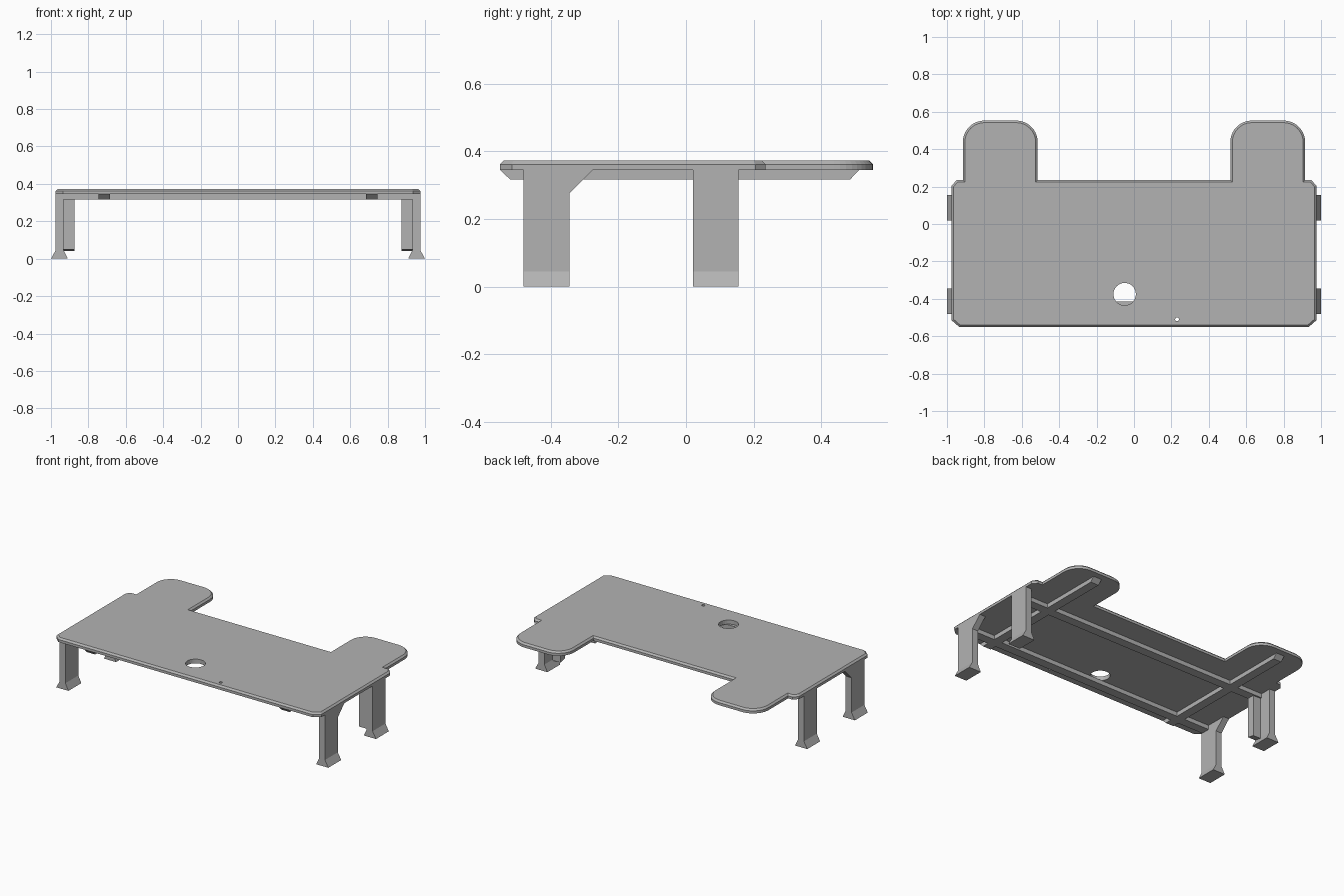
import bpy, bmesh, math

if "Cube" in bpy.data.objects:
    bpy.data.objects.remove(bpy.data.objects["Cube"])

grey = bpy.data.materials.new("matte grey")
grey.diffuse_color = (0.45, 0.45, 0.45, 1)
grey.use_nodes = True
grey.node_tree.nodes["Principled BSDF"].inputs["Base Color"].default_value = grey.diffuse_color


def prism(name, pts, place, vec, bevel_top=0):
    """Extrude a 2D outline; place maps (a, b) to 3D and vec is the sweep."""
    bm = bmesh.new()
    face = bm.faces.new([bm.verts.new(place(a, b)) for a, b in pts])
    geom = bmesh.ops.extrude_face_region(bm, geom=[face])["geom"]
    new = [g for g in geom if isinstance(g, bmesh.types.BMVert)]
    bmesh.ops.translate(bm, verts=new, vec=vec)
    bmesh.ops.recalc_face_normals(bm, faces=bm.faces)
    if bevel_top:
        rim = [e for e in bm.edges if all(v in new for v in e.verts)]
        bmesh.ops.bevel(bm, geom=rim, offset=bevel_top, segments=1,
                        affect='EDGES', clamp_overlap=True)
    mesh = bpy.data.meshes.new(name)
    bm.to_mesh(mesh)
    bm.free()
    mesh.materials.append(grey)
    ob = bpy.data.objects.new(name, mesh)
    bpy.context.collection.objects.link(ob)
    return ob


def arc(cx, cy, r, a0, a1, n=10):
    return [(cx + r * math.cos(math.radians(a0 + (a1 - a0) * i / n)),
             cy + r * math.sin(math.radians(a0 + (a1 - a0) * i / n)))
            for i in range(n + 1)]


# Platform with two rounded rear tabs and clipped corners
half = [(0.935, -0.55), (0.975, -0.515), (0.975, 0.205), (0.948, 0.235),
        (0.915, 0.235)]
half += arc(0.80, 0.438, 0.115, 0, 90) + arc(0.63, 0.438, 0.115, 90, 180)
half += [(0.515, 0.235)]
outline = half + [(-x, y) for x, y in reversed(half)]
deck = prism("platform", outline, lambda a, b: (a, b, 0.345), (0, 0, 0.028), 0.011)

# Cable hole and pin hole
for name, x, y, r in (("cable_hole", -0.05, -0.375, 0.06),
                      ("pin_hole", 0.23, -0.51, 0.01)):
    cutter = prism(name + "_cutter", arc(x, y, r, 0, 360, 32)[:-1],
                   lambda a, b: (a, b, 0.2), (0, 0, 0.3))
    cutter.hide_render = True
    cutter.hide_viewport = True
    mod = deck.modifiers.new(name, 'BOOLEAN')
    mod.operation = 'DIFFERENCE'
    mod.solver = 'EXACT'
    mod.object = cutter

# Cross beams under the platform
for name, y in (("front_beam", -0.475), ("rear_beam", 0.02)):
    prism(name, [(-0.94, 0.317), (0.94, 0.317), (0.94, 0.346), (-0.94, 0.346)],
          lambda a, b: (a, y, b), (0, 0.06, 0))

for side, tag in ((-1, "left"), (1, "right")):
    # Long rib with sloped ends
    prism(tag + "_rib",
          [(-0.55, 0.346), (-0.52, 0.317), (0.485, 0.317), (0.513, 0.346)],
          lambda a, b: (side * 0.715 - 0.03, a, b), (0.06, 0, 0))
    # Legs with flared feet
    for pos, y in (("front", -0.48), ("rear", 0.02)):
        prism(f"{tag}_{pos}_leg",
              [(0.91, 0), (1.0, 0), (0.975, 0.045), (0.975, 0.346),
               (0.932, 0.346), (0.932, 0.045)],
              lambda a, b: (side * a, y, b), (0, 0.135, 0))
    # Gusset behind the front leg
    prism(tag + "_front_gusset", [(-0.346, 0.275), (-0.275, 0.346), (-0.346, 0.346)],
          lambda a, b: (side * 0.932, a, b), (side * 0.043, 0, 0))
    # Stiffener along the inside of the rear leg, bottom edge sloped
    prism(tag + "_rear_stiffener",
          [(0.02, 0.05), (0.07, 0.04), (0.07, 0.346), (0.02, 0.346)],
          lambda a, b: (side * 0.875, a, b), (side * 0.06, 0, 0))
